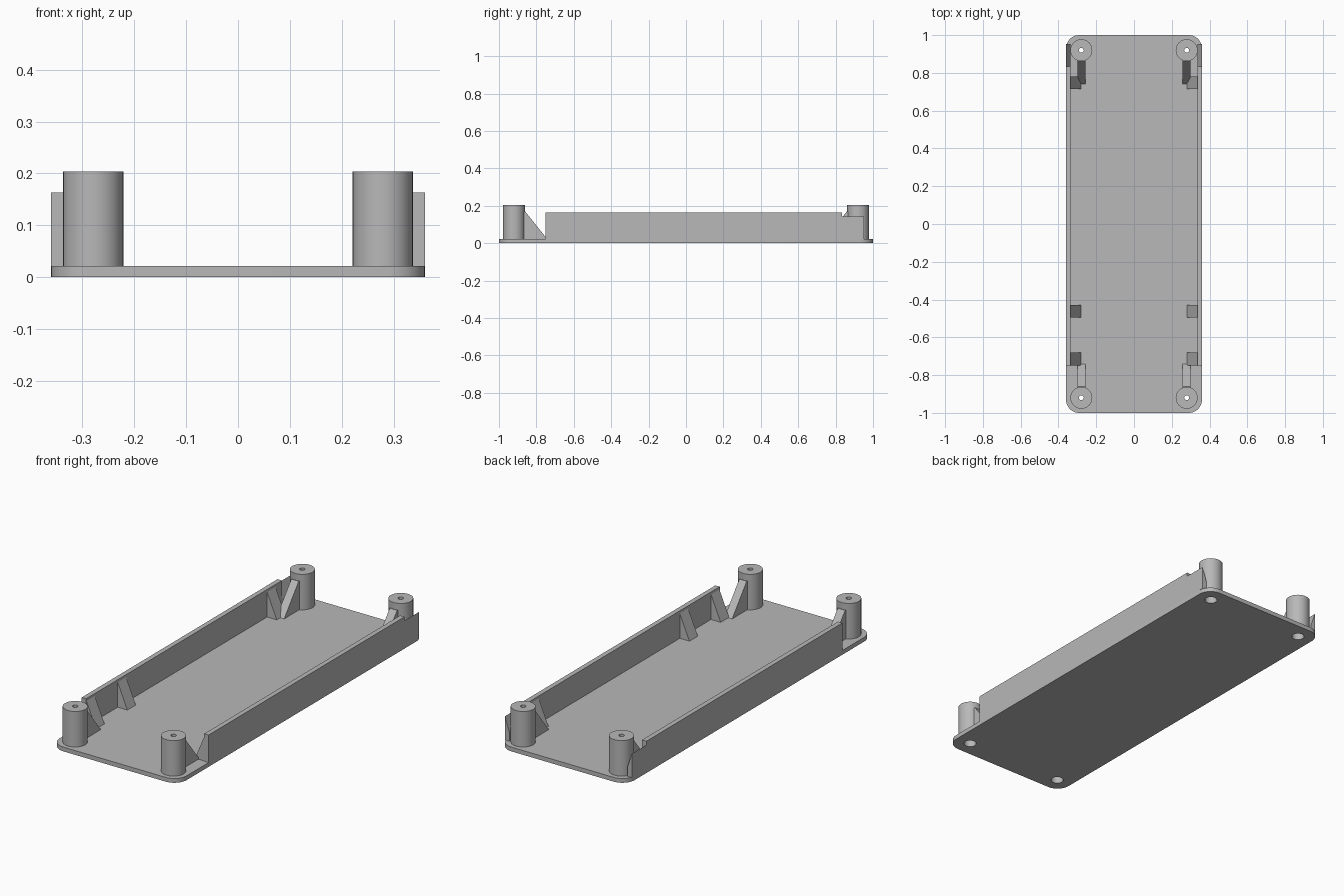
import bpy, bmesh, math
from mathutils import Vector

if "Cube" in bpy.data.objects:
    bpy.data.objects.remove(bpy.data.objects["Cube"])

grey = bpy.data.materials.new("plain grey")
grey.use_nodes = True
COLOR = (0.48, 0.48, 0.48, 1)
grey.diffuse_color = COLOR
grey.node_tree.nodes["Principled BSDF"].inputs["Base Color"].default_value = COLOR

HX, HY, FLOOR, TOP = 0.36, 1.0, 0.022, 0.163
INNER = 0.335
POST_X, POST_Y, POST_R, POST_TOP = 0.279, 0.92, 0.058, 0.204


def prism(name, outline, offset):
    """Extrude a flat 3D outline along an offset into a closed solid."""
    bm = bmesh.new()
    face = bm.faces.new([bm.verts.new(p) for p in outline])
    moved = bmesh.ops.extrude_face_region(bm, geom=[face])["geom"]
    verts = [g for g in moved if isinstance(g, bmesh.types.BMVert)]
    bmesh.ops.translate(bm, verts=verts, vec=Vector(offset))
    bmesh.ops.recalc_face_normals(bm, faces=bm.faces)
    mesh = bpy.data.meshes.new(name)
    bm.to_mesh(mesh)
    bm.free()
    mesh.materials.append(grey)
    obj = bpy.data.objects.new(name, mesh)
    bpy.context.collection.objects.link(obj)
    return obj


def cylinder(name, x, y, r, z0, z1, sides=48):
    ring = [(x + r * math.cos(2 * math.pi * i / sides),
             y + r * math.sin(2 * math.pi * i / sides), z0) for i in range(sides)]
    return prism(name, ring, (0, 0, z1 - z0))


def activate(obj):
    bpy.ops.object.select_all(action='DESELECT')
    obj.select_set(True)
    bpy.context.view_layer.objects.active = obj


def cut(obj, cutters):
    activate(obj)
    for c in cutters:
        mod = obj.modifiers.new("hole", 'BOOLEAN')
        mod.operation, mod.solver, mod.object = 'DIFFERENCE', 'EXACT', c
        bpy.ops.object.modifier_apply(modifier=mod.name)


def smooth(obj):
    activate(obj)
    bpy.ops.object.shade_smooth_by_angle(angle=math.radians(30))


# Floor plate with rounded corners
R, STEPS = 0.07, 10
outline = []
for q, (sx, sy) in enumerate([(1, 1), (-1, 1), (-1, -1), (1, -1)]):
    for i in range(STEPS + 1):
        a = math.pi / 2 * (q + i / STEPS)
        outline.append((sx * (HX - R) + R * math.cos(a),
                        sy * (HY - R) + R * math.sin(a), 0))
plate = prism("floor_plate", outline, (0, 0, FLOOR))

for side, sx in (("left", 1), ("right", -1)):
    # Side wall
    prism(side + "_wall",
          [(sx * INNER, -0.752, FLOOR), (sx * HX, -0.752, FLOOR),
           (sx * HX, -0.752, TOP), (sx * INNER, -0.752, TOP)],
          (0, 1.587, 0))
    # Lower rear end of the wall, bevelled down towards the inside
    prism(side + "_wall_rear_end",
          [(sx * INNER, 0.835, FLOOR), (sx * HX, 0.835, FLOOR),
           (sx * HX, 0.835, 0.143), (sx * INNER, 0.835, 0.07)],
          (0, 0.118, 0))

    # Wedge ribs bracing the wall
    for i, y in enumerate((-0.715, -0.462, 0.748)):
        prism(f"{side}_rib_{i + 1}",
              [(sx * INNER, y - 0.034, FLOOR), (sx * 0.28, y - 0.034, FLOOR),
               (sx * INNER, y - 0.034, 0.15)], (0, 0.068, 0))

    for end, sy in (("front", -1), ("back", 1)):
        # Corner post with a stepped screw hole through post and plate
        x, y = sx * POST_X, sy * POST_Y
        post = cylinder(f"{end}_{side}_post", x, y, POST_R, FLOOR, POST_TOP)
        holes = [cylinder("head_cutter", x, y, 0.03, -0.05, 0.1),
                 cylinder("screw_cutter", x, y, 0.013, 0.05, 0.3, 24)]
        cut(post, holes)
        cut(plate, holes[:1])
        for h in holes:
            bpy.data.objects.remove(h)
        smooth(post)
        # Triangular gusset running from the post towards the middle
        prism(f"{end}_{side}_gusset",
              [(x - 0.021, sy * 0.875, FLOOR), (x - 0.021, sy * 0.742, FLOOR),
               (x - 0.021, sy * 0.86, 0.17), (x - 0.021, sy * 0.875, 0.17)],
              (0.042, 0, 0))

smooth(plate)
